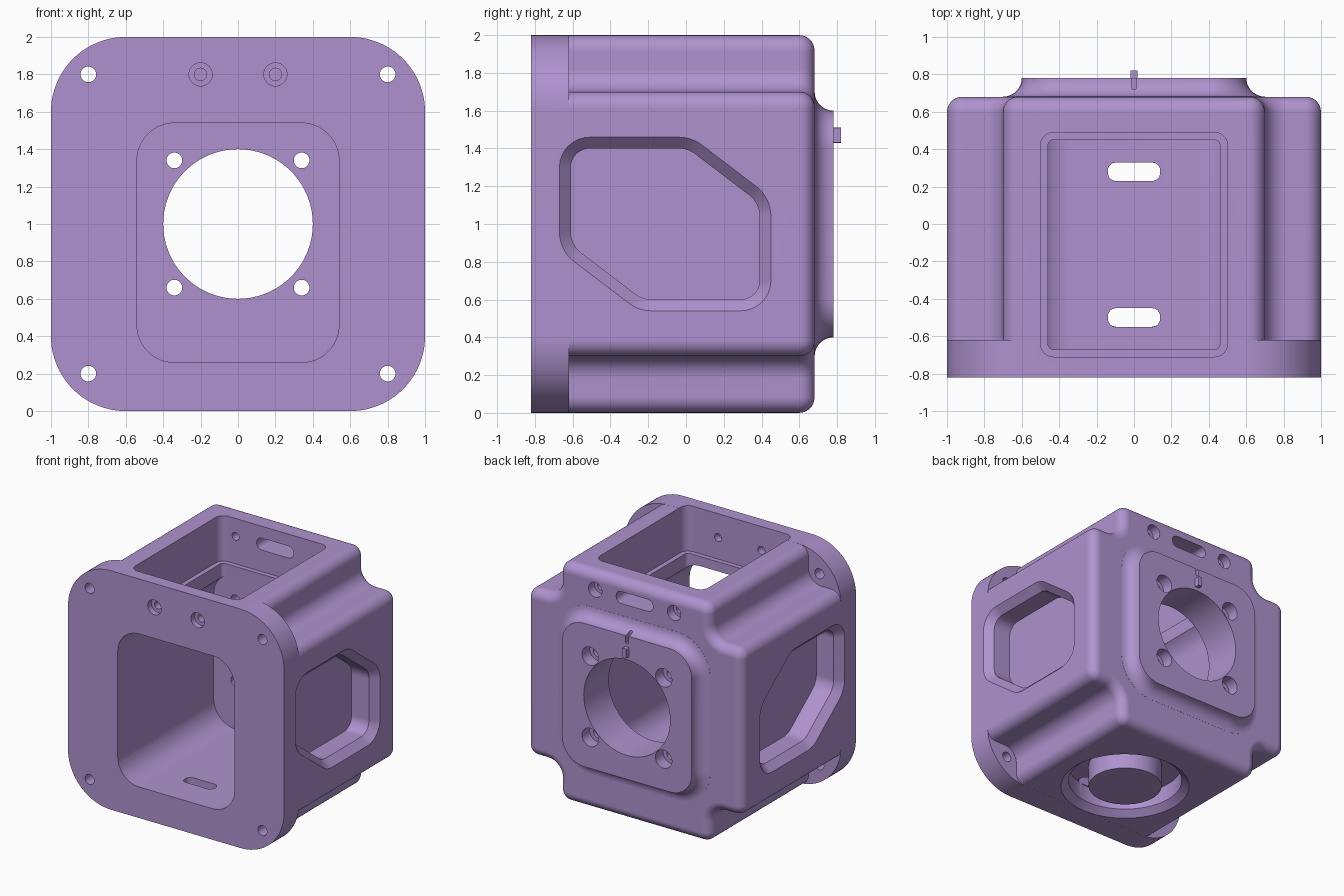
import bpy, bmesh, math
from mathutils import Vector, Matrix

if "Cube" in bpy.data.objects:
    bpy.data.objects.remove(bpy.data.objects["Cube"])

mat = bpy.data.materials.new("purple_plastic")
mat.diffuse_color = (0.43, 0.29, 0.62, 1)
mat.use_nodes = True
mat.node_tree.nodes["Principled BSDF"].inputs["Base Color"].default_value = mat.diffuse_color


def outline(pts, r, d=0.0, n=8):
    """Rounded counter-clockwise polygon, inset by d. r: one radius or a list."""
    pts = [Vector(p) for p in pts]
    rs = r if isinstance(r, list) else [r] * len(pts)
    out = []
    for i, p in enumerate(pts):
        u = (p - pts[i - 1]).normalized()
        v = (pts[(i + 1) % len(pts)] - p).normalized()
        cr = u.x * v.y - u.y * v.x
        s, th = (1 if cr > 0 else -1), math.atan2(cr, u.dot(v))
        n0, n1 = Vector((u.y, -u.x)), Vector((v.y, -v.x))
        c = p - s * rs[i] * (n0 + n1) / (1 + n0.dot(n1))
        for k in range(n + 1):
            out.append(c + s * (rs[i] - s * d) * (Matrix.Rotation(th * k / n, 2) @ n0))
    return out


def rect(x0, x1, y0, y1, r, d=0.0, n=8):
    return outline([(x0, y0), (x1, y0), (x1, y1), (x0, y1)], r, d, n)


def circle(cx, cy, r, n=32):
    return [Vector((cx + r * math.cos(2 * math.pi * k / n),
                    cy + r * math.sin(2 * math.pi * k / n))) for k in range(n)]


AXES = {'x': lambda p, w: (w, p.x, p.y), 'y': lambda p, w: (p.x, w, p.y),
        'z': lambda p, w: (p.x, p.y, w)}


def loft(name, axis, sections, ring=False):
    """Solid through (loop, position) sections along an axis; ring closes it on itself."""
    bm = bmesh.new()
    rows = [[bm.verts.new(AXES[axis](p, w)) for p in loop] for loop, w in sections]
    n = len(rows[0])
    pairs = list(zip(rows, rows[1:])) + ([(rows[-1], rows[0])] if ring else [])
    for a, b in pairs:
        for k in range(n):
            bm.faces.new((a[k], a[(k + 1) % n], b[(k + 1) % n], b[k]))
    if not ring:
        bm.faces.new(rows[0])
        bm.faces.new(rows[-1])
    bmesh.ops.recalc_face_normals(bm, faces=bm.faces)
    me = bpy.data.meshes.new(name)
    bm.to_mesh(me)
    bm.free()
    ob = bpy.data.objects.new(name, me)
    bpy.context.collection.objects.link(ob)
    return ob


def combine(target, other, op='DIFFERENCE'):
    m = target.modifiers.new("bool", 'BOOLEAN')
    m.operation, m.object, m.solver = op, other, 'EXACT'
    bpy.context.view_layer.objects.active = target
    bpy.ops.object.modifier_apply(modifier=m.name)
    bpy.data.objects.remove(other, do_unlink=True)


def cut(axis, sections, ring=False):
    combine(housing, loft("cutter", axis, sections, ring))


def stepped_hole(x, z, y_face, depth, y_end, r_big, r_small):
    out = 0.3 if y_face > 0 else -0.3
    y_mid = y_face - math.copysign(depth, y_face)
    cut('y', [(circle(x, z, r_big), y_face + out), (circle(x, z, r_big), y_mid),
              (circle(x, z, r_small), y_mid), (circle(x, z, r_small), y_end)])


# Cross-shaped body with a rounded back edge
H, K = 0.9995, 0.7
cross = [(-K, -H), (K, -H), (K, -K), (H, -K), (H, K), (K, K),
         (K, H), (-K, H), (-K, K), (-H, K), (-H, -K), (-K, -K)]
cross = [(x, z + 1) for x, z in cross]
radii = [0.085, 0.085, 0.12] * 4
secs = [(outline(cross, radii), -0.63)]
for k in range(9):
    a = k / 8 * math.pi / 2
    secs.append((outline(cross, radii, 0.08 * (1 - math.cos(a))), 0.60 + 0.08 * math.sin(a)))
housing = loft("housing", 'y', secs)

# Front flange plate
plate = rect(-1, 1, 0, 2, 0.4, n=20)
combine(housing, loft("flange", 'y', [(plate, -0.82), (plate, -0.62)]), 'UNION')

# Raised rear pad with a concave cove around it
secs = [(rect(-0.6, 0.6, 0.4, 1.6, 0.2, -0.1), 0.64)]
for k in range(9):
    a = k / 8 * math.pi / 2
    secs.append((rect(-0.6, 0.6, 0.4, 1.6, 0.2, -0.1 * (1 - math.sin(a))),
                 0.781 - 0.1 * math.cos(a)))
combine(housing, loft("pad", 'y', secs), 'UNION')

# Main cavity from the front
cav = rect(-0.54, 0.54, 0.26, 1.54, 0.2, n=12)
cut('y', [(cav, -1), (cav, 0.45)])

# Top opening with an inner ledge
top = [rect(-0.5, 0.5, -0.71, 0.49, 0.07, d) for d in (0, 0.04)]
cut('z', [(top[0], 2.2), (top[0], 1.62), (top[1], 1.62), (top[1], 1.38)])

# Blind chamfered windows on both sides
win = [(-0.67, 0.54 + 0.32), (-0.25, 0.54), (0.45, 0.54),
       (0.45, 1.14), (0.03, 1.46), (-0.67, 1.46)]
wr = [0.2, 0.2, 0.16, 0.2, 0.2, 0.16]
for s in (-1, 1):
    cut('x', [(outline(win, wr, -0.02), s * 1.02), (outline(win, wr, 0.06), s * 0.94),
              (outline(win, wr, 0.06), s * 0.78)])

# Rear bore
bore = circle(0, 1, 0.4, 72)
cut('y', [(bore, 0.3), (bore, 1)])

# Holes: flange corners, pad screws, front and rear mounting holes
for sx in (-1, 1):
    for sz in (-1, 1):
        c = circle(sx * 0.8, 1 + sz * 0.8, 0.042)
        cut('y', [(c, -1), (c, -0.5)])
        stepped_hole(sx * 0.34, 1 + sz * 0.34, 0.78, 0.1, 0.3, 0.076, 0.042)
    stepped_hole(sx * 0.2, 1.8, -0.82, 0.05, -0.6, 0.062, 0.033)
    stepped_hole(sx * 0.365, 1.85, 0.68, 0.08, 0.4, 0.062, 0.033)

# Rear cable slot
slot = rect(-0.17, 0.17, 1.8, 1.9, 0.045)
cut('y', [(slot, 0.4), (slot, 0.9)])

# Ring groove under the floor with a chamfered lip
cut('z', [(circle(0, -0.11, r, 64), z) for r, z in
          ((0.51, -0.1), (0.51, 0.0), (0.45, 0.05), (0.45, 0.19), (0.29, 0.19), (0.29, -0.1))],
    ring=True)

# Floor slots opening into the groove
for y in (0.28, -0.5):
    s = rect(-0.14, 0.14, y - 0.05, y + 0.05, 0.045)
    cut('z', [(s, 0.12), (s, 0.4)])

# Index notch at the pad's top edge
notch = rect(-0.014, 0.014, 0.72, 0.9, 0.01)
cut('z', [(notch, 1.54), (notch, 1.68)])

# Locating pin on the pad
tip = rect(-0.02, 0.02, 1.43, 1.51, 0.006)
pin = loft("locating_pin", 'y', [(tip, 0.75), (tip, 0.82)])

# Smooth shading and colour
for ob in (housing, pin):
    ob.data.materials.clear()
    ob.data.materials.append(mat)
    bpy.ops.object.select_all(action='DESELECT')
    ob.select_set(True)
    bpy.context.view_layer.objects.active = ob
    bpy.ops.object.shade_smooth_by_angle(angle=math.radians(30))
    wn = ob.modifiers.new("weighted", 'WEIGHTED_NORMAL')
    wn.keep_sharp = True
